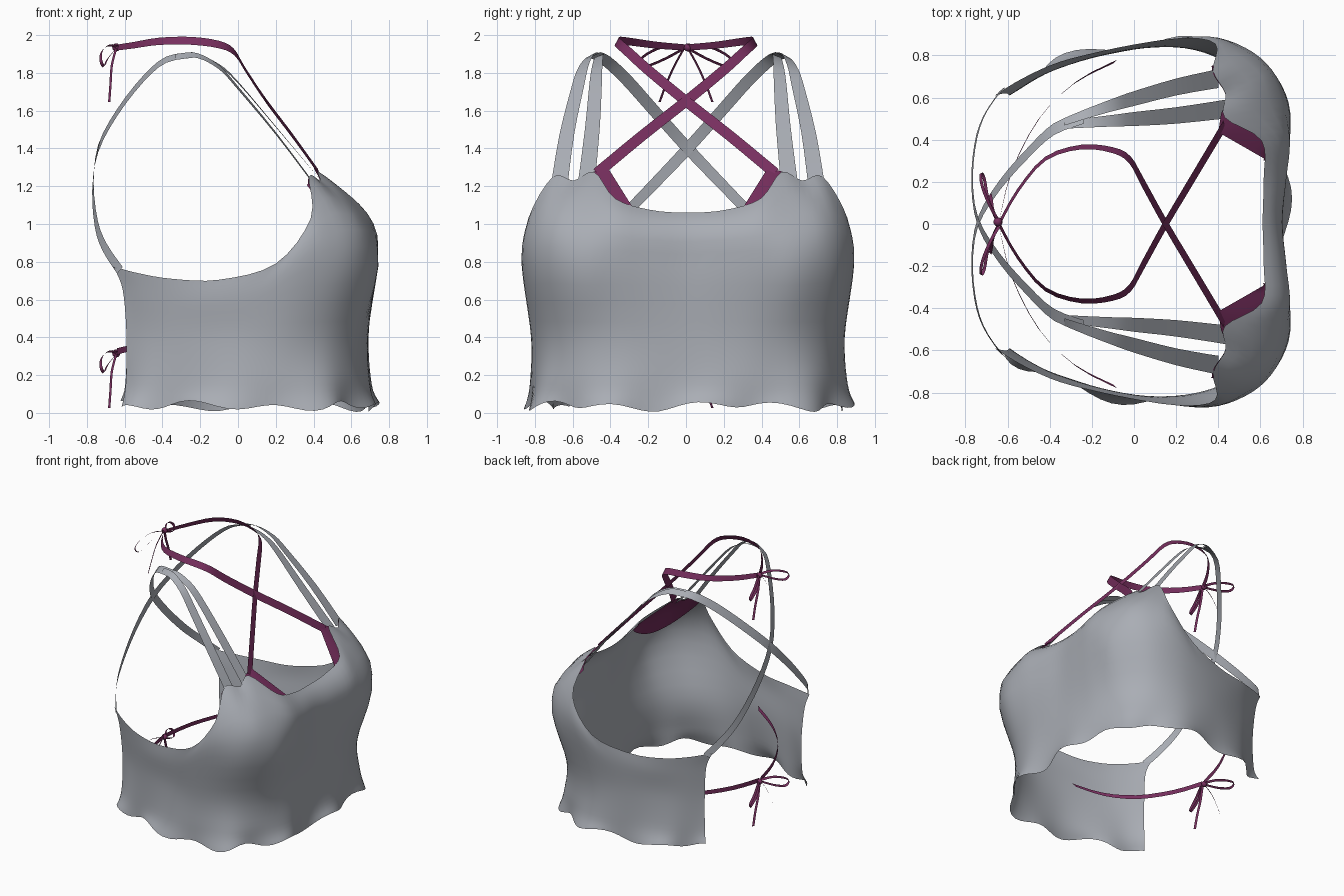
import bpy, bmesh, math
from mathutils import Vector as V

if "Cube" in bpy.data.objects:
    bpy.data.objects.remove(bpy.data.objects["Cube"])

def material(name, rgb):
    m = bpy.data.materials.new(name)
    m.diffuse_color = (*rgb, 1)
    m.use_nodes = True
    m.node_tree.nodes["Principled BSDF"].inputs["Base Color"].default_value = m.diffuse_color
    return m

GREY = material("cool grey fabric", (0.40, 0.42, 0.46))
PLUM = material("plum fabric", (0.185, 0.028, 0.112))

def spline(pts, s):
    """Smooth curve through pts, s runs 0..len-1."""
    n = len(pts)
    i = max(0, min(int(s), n - 2))
    t = s - i
    p1, p2 = pts[i], pts[i + 1]
    p0 = pts[i - 1] if i > 0 else p1
    p3 = pts[i + 2] if i + 2 < n else p2
    m1, m2 = (p2 - p0) / 2, (p3 - p1) / 2
    return ((2*t**3 - 3*t*t + 1) * p1 + (t**3 - 2*t*t + t) * m1
            + (3*t*t - 2*t**3) * p2 + (t**3 - t*t) * m2)

def make(name, grids, mat):
    """One smooth object from several point grids (rows of columns)."""
    bm = bmesh.new()
    for g in grids:
        vs = [[bm.verts.new(p) for p in col] for col in g]
        for a, b in zip(vs, vs[1:]):
            for k in range(len(a) - 1):
                bm.faces.new((a[k], b[k], b[k + 1], a[k + 1]))
    me = bpy.data.meshes.new(name)
    bm.to_mesh(me)
    bm.free()
    for p in me.polygons:
        p.use_smooth = True
    me.materials.append(mat)
    ob = bpy.data.objects.new(name, me)
    bpy.context.collection.objects.link(ob)
    return ob

def ribbon(path, widths, side=1, sub=3, dz=0):
    """Flat band along a path; width vectors blend from start to end."""
    path, widths = [V(p) for p in path], [V(w) for w in widths]
    n = (len(path) - 1) * sub
    out = []
    for k in range(n + 1):
        c = spline(path, k / sub)
        f = k / n * (len(widths) - 1)
        i = min(int(f), max(len(widths) - 2, 0))
        w = widths[i].lerp(widths[min(i + 1, len(widths) - 1)], f - i) / 2
        out.append([V((p.x, p.y * side, p.z + dz)) for p in (c - w, c + w)])
    return out

def both(path, widths, **kw):
    return [ribbon(path, widths, s, **kw) for s in (1, -1)]

# ---- body: half outlines from front centre to back edge
waist = [(.69, 0), (.69, .2), (.68, .38), (.63, .56), (.54, .69), (.42, .775),
         (.25, .825), (.05, .825), (-.15, .79), (-.35, .73), (-.48, .67), (-.59, .6)]
bust = [(.70, 0, .84), (.72, .2, .85), (.74, .38, .86), (.73, .56, .87),
        (.655, .72, .88), (.53, .825, .87), (.35, .88, .82), (.1, .855, .64),
        (-.15, .81, .6), (-.35, .75, .6), (-.5, .68, .62), (-.61, .61, .65)]
top = [(.61, 0, 1.06), (.615, .2, 1.075), (.605, .385, 1.135), (.43, .495, 1.275),
       (.435, .605, 1.23), (.375, .715, 1.25), (.385, .845, 1.03), (.2, .87, .79),
       (-.1, .82, .705), (-.35, .76, .71), (-.53, .68, .74), (-.66, .6, .775)]
N = len(waist) - 1

def mirrored(pts):
    half = [V(p) for p in pts]
    return [V((p.x, -p.y, p.z)) for p in half[:0:-1]] + half

WAIST = mirrored([(x, y, .4) for x, y in waist])
BUST, TOP = mirrored(bust), mirrored(top)

def surface(u, v):
    """u: -N..N around, v: 0 hem, 1 lower, 2 waist, 3 bust, 4 top edge."""
    s = u + N
    w, b, t = spline(WAIST, s), spline(BUST, s), spline(TOP, s)
    out = V((w.x, w.y, 0)).normalized()
    low = w + out * (.008 + .01 * math.sin(2.3 * u))
    low.z = .15
    hem = w + out * (.03 + .03 * math.sin(2.3 * u + .4))
    hem.z = .035 + .018 * math.sin(2.9 * u + 1) + .012 * math.sin(1.3 * u)
    p = spline([hem, low, w, b, t], v)
    if v > 3 and abs(u) < 6:          # fuller cup above the bust line
        k = v - 3
        swell = 4 * k * (1 - k) * min(1, (6 - abs(u)) / 2)
        p += V((.025, .018 * u / 6, .006)) * swell
    return p

SUB = 4
rows = [k / 5 for k in range(21)]
body = make("top_body", [[[surface(k / SUB, v) for v in rows]
            for k in range(-N * SUB, N * SUB + 1)]], GREY)

# ---- grey shoulder straps: two in front on each side, one crossing behind
inner = [(.435, .535, 1.235), (.2, .505, 1.515), (0, .488, 1.75), (-.1, .48, 1.84), (-.22, .47, 1.89), (-.33, .46, 1.885)]
outer = [(.4, .68, 1.215), (.2, .64, 1.48), (0, .585, 1.72), (-.1, .555, 1.83), (-.22, .515, 1.893), (-.33, .475, 1.885)]
front_straps = make("front_straps",
    both(inner, [(0, .09, 0), (0, .06, -.012), (0, .035, -.02)])
    + both(outer, [(0, .09, -.01), (0, .065, -.02), (0, .035, -.03)]), GREY)
back = [(-.24, .495, 1.895), (-.38, .44, 1.87), (-.5, .33, 1.77), (-.64, .17, 1.59), (-.74, 0, 1.4),
        (-.768, -.19, 1.2), (-.75, -.385, 1.0), (-.705, -.515, .875), (-.625, -.63, .755)]
back_straps = make("crossed_back_straps",
    both(back, [(0, .06, -.03), (0, .045, -.04), (-.03, .025, -.035)]), GREY)

# ---- plum inner cups just behind the body, showing above the neckline
def cup(side):
    inset = V((-.015, -.008, -.008))
    a, b, c = surface(1.5, 4), V((.40, .425, 1.30)), surface(3.2, 4) + inset * .5
    grid, cols = [], 24
    for k in range(cols + 1):
        u = 1.5 + 3.7 * k / cols
        if u < 2.6:
            rim = a.lerp(b, (u - 1.5) / 1.1)
        elif u < 3.2:
            rim = b.lerp(c, (u - 2.6) / .6)
        else:
            rim = surface(u, 3.97) + inset * .5
        drop = 3.92 - .85 * abs(math.sin(math.pi * k / cols)) ** .5
        low = surface(u, drop) + inset
        mid = surface(u, (drop + 4) / 2) + inset
        col = [spline([low, mid, rim], j / 4) for j in range(9)]
        grid.append([V((p.x, p.y * side, p.z)) for p in col])
    return grid
cups = make("inner_cups", [cup(1), cup(-1)], PLUM)

# ---- plum neck tie crossing over the chest, and lower back tie
neck = [(.43, .47, 1.27), (.29, .235, 1.465), (.15, 0, 1.65), (.04, -.2, 1.815), (-.02, -.305, 1.91),
        (-.1, -.35, 1.95), (-.25, -.365, 1.97), (-.42, -.31, 1.967), (-.55, -.16, 1.947), (-.635, -.01, 1.935)]
neck_tie = make("neck_tie", both(neck, [(-.012, .042, .04), (-.01, .038, .038),
                                        (0, .022, .042), (.01, .01, .032)]), PLUM)
band = [(-.64, .01, .325), (-.58, .25, .34), (-.45, .5, .36), (-.28, .67, .395), (-.09, .77, .445)]
back_tie = make("back_tie", both(band, [(0, 0, .035), (.018, .018, .028)]), PLUM)

# ---- bows: two loops, two tails and a knot, used at neck and back
loop = [(-.64, .01, 1.94), (-.685, .09, 1.945), (-.72, .18, 1.915), (-.727, .24, 1.87),
        (-.71, .215, 1.835), (-.69, .11, 1.875), (-.645, .01, 1.93)]
tail = [(-.645, .01, 1.93), (-.668, .06, 1.84), (-.675, .105, 1.74), (-.682, .14, 1.645)]
def bow(name, dz):
    make(name, both(loop, [(.013, .006, .012)], dz=dz) + both(tail, [(.012, .012, 0)], dz=dz), PLUM)
    bpy.ops.mesh.primitive_uv_sphere_add(segments=10, ring_count=6, radius=.022,
                                         location=(-.645, .01, 1.935 + dz))
    knot = bpy.context.object
    knot.name = name + "_knot"
    knot.data.materials.append(PLUM)
    bpy.ops.object.shade_smooth()
bow("neck_bow", 0)
bow("back_bow", -1.62)

# the garment sits very slightly off the tie's centre line
for ob in (body, front_straps, back_straps, cups):
    ob.location.y = .01
